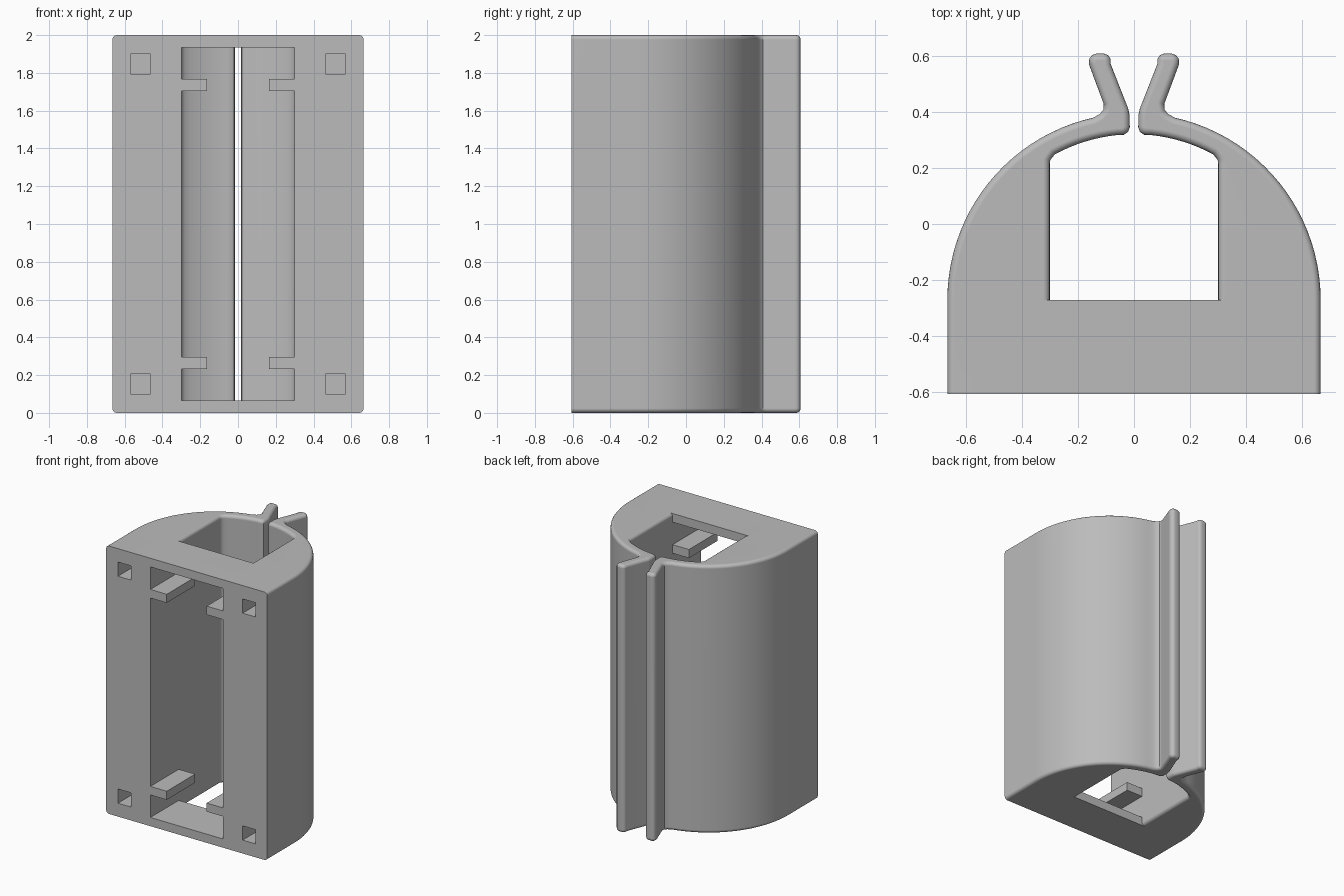
import bpy, bmesh, math
from mathutils import Vector

if "Cube" in bpy.data.objects:
    bpy.data.objects.remove(bpy.data.objects["Cube"])

FRONT, CY, H = -0.605, -0.27, 2.0      # front plane, arc centre, height
R_OUT, R_IN, W_IN = 0.665, 0.59, 0.30  # outer arc, inner arc, cavity half width

grey = bpy.data.materials.new("plain grey")
grey.use_nodes = True
grey.diffuse_color = (0.5, 0.5, 0.5, 1)
grey.node_tree.nodes["Principled BSDF"].inputs["Base Color"].default_value = (0.5, 0.5, 0.5, 1)


def add_object(name, bm):
    bmesh.ops.recalc_face_normals(bm, faces=bm.faces)
    mesh = bpy.data.meshes.new(name)
    bm.to_mesh(mesh)
    bm.free()
    mesh.materials.append(grey)
    obj = bpy.data.objects.new(name, mesh)
    bpy.context.collection.objects.link(obj)
    return obj


def box(name, x0, x1, y0, y1, z0, z1):
    bm = bmesh.new()
    bmesh.ops.create_cube(bm, size=1)
    for v in bm.verts:
        v.co = Vector(((x0 + x1) / 2 + v.co.x * (x1 - x0),
                       (y0 + y1) / 2 + v.co.y * (y1 - y0),
                       (z0 + z1) / 2 + v.co.z * (z1 - z0)))
    return add_object(name, bm)


def arc(r, a0, a1, n):
    return [(r * math.cos(a0 + (a1 - a0) * i / n), CY + r * math.sin(a0 + (a1 - a0) * i / n))
            for i in range(n + 1)]


def half_shell(name, side):
    # Outer wall, flared clip lip, inner arc, cavity wall
    lip = [(0.122, 0.392), (0.109, 0.407), (0.108, 0.428), (0.161, 0.570), (0.159, 0.590),
           (0.149, 0.602), (0.135, 0.607), (0.106, 0.607), (0.092, 0.601), (0.083, 0.588),
           (0.083, 0.570), (0.021, 0.412), (0.016, 0.390), (0.015, 0.345), (0.021, 0.328),
           (0.036, 0.318)]
    a_in = math.acos((W_IN + 0.012 - 0.03) / R_IN)
    pts = [(R_OUT, FRONT)] + arc(R_OUT, 0, math.acos(0.145 / R_OUT), 22) + lip
    pts += arc(R_IN, math.acos(0.06 / R_IN), a_in, 8)
    pts += [(0.293, 0.235), (0.299, 0.226), (W_IN, 0.214), (W_IN, FRONT)]
    bm = bmesh.new()
    face = bm.faces.new([bm.verts.new((side * x, y, 0)) for x, y in pts])
    new = bmesh.ops.extrude_face_region(bm, geom=[face])["geom"]
    bmesh.ops.translate(bm, vec=(0, 0, H), verts=[g for g in new if isinstance(g, bmesh.types.BMVert)])
    bmesh.ops.recalc_face_normals(bm, faces=bm.faces)
    # Round every end edge except the one on the flat front
    rim = [e for e in bm.edges
           if abs(e.verts[0].co.z - e.verts[1].co.z) < 1e-4
           and not all(abs(v.co.y - FRONT) < 1e-4 for v in e.verts)]
    bmesh.ops.bevel(bm, geom=rim, offset=0.024, offset_type='OFFSET', segments=4,
                    profile=0.5, affect='EDGES', clamp_overlap=False)
    return add_object(name, bm)


def boolean(target, tool, operation):
    tool.hide_render = True
    mod = target.modifiers.new(operation.title(), 'BOOLEAN')
    mod.operation, mod.solver, mod.object = operation, 'EXACT', tool
    bpy.context.view_layer.objects.active = target
    bpy.ops.object.modifier_apply(modifier=mod.name)
    bpy.data.objects.remove(tool)


# Two shells joined by the end bars that frame the front window
body = half_shell("clip_body", 1)
boolean(body, half_shell("other_shell", -1), 'UNION')
for z0, z1 in ((0, 0.065), (H - 0.065, H)):
    boolean(body, box("end_bar", -W_IN - 0.035, W_IN + 0.035, FRONT, CY, z0, z1), 'UNION')

for side in (-1, 1):
    for z_tab, z_hole in ((0.265, 0.153), (H - 0.265, H - 0.153)):
        # Retaining tabs in the window
        x0, x1 = sorted((side * 0.165, side * (W_IN + 0.03)))
        boolean(body, box("tab", x0, x1, FRONT, CY, z_tab - 0.032, z_tab + 0.032), 'UNION')
        # Blind square sockets
        x0, x1 = sorted((side * 0.462, side * 0.568))
        boolean(body, box("socket_cutter", x0, x1, FRONT - 0.1, CY,
                          z_hole - 0.053, z_hole + 0.053), 'DIFFERENCE')

# Smooth curves with crisp flat faces
bpy.ops.object.select_all(action='DESELECT')
body.select_set(True)
bpy.context.view_layer.objects.active = body
bpy.ops.object.shade_smooth_by_angle(angle=math.radians(35))
normals = body.modifiers.new("Weighted normals", 'WEIGHTED_NORMAL')
normals.keep_sharp = True
